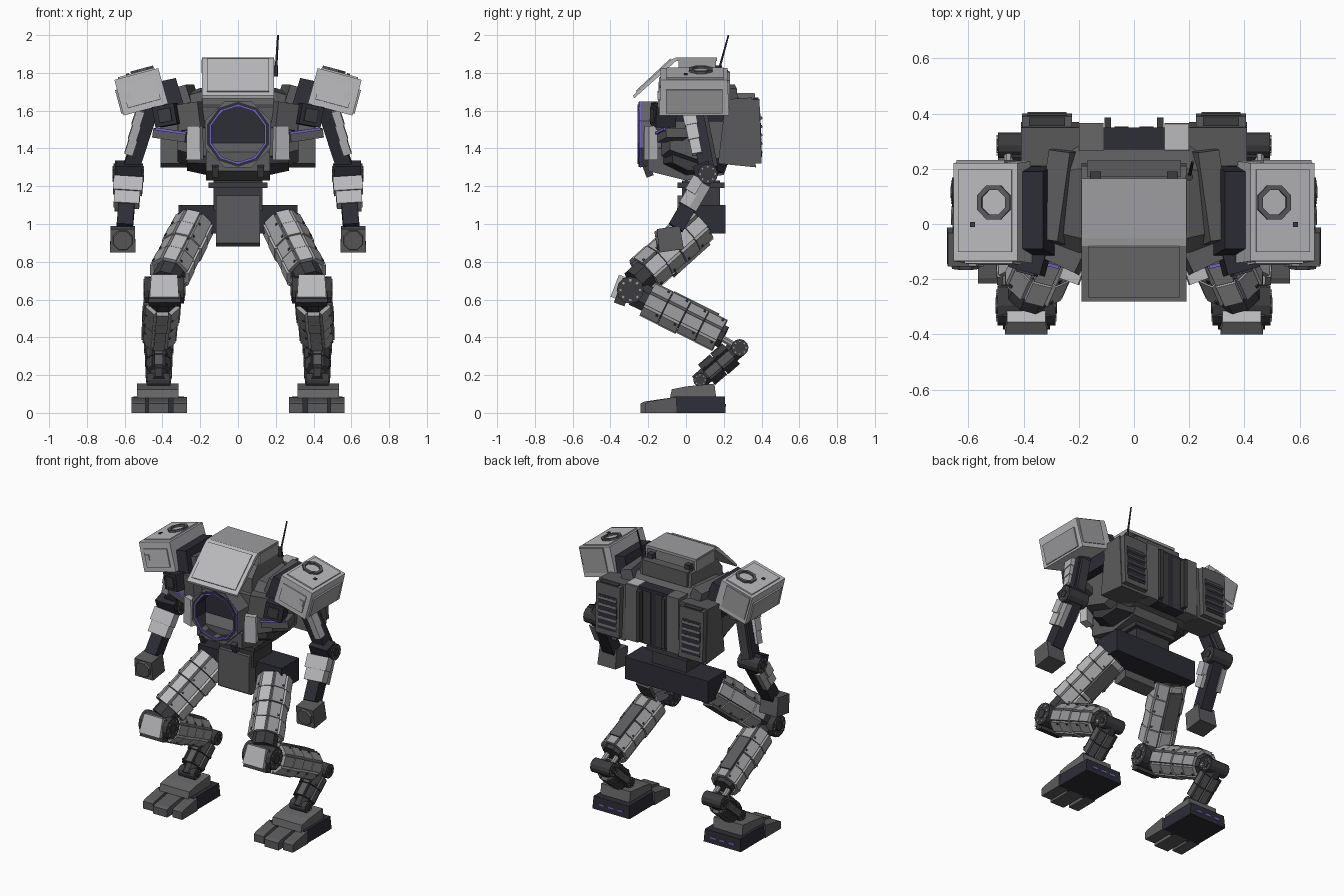
import bpy, bmesh, math
from mathutils import Matrix, Vector, Euler

cube = bpy.data.objects.get("Cube")
if cube:
    bpy.data.objects.remove(cube, do_unlink=True)

def material(name, r, g, b):
    m = bpy.data.materials.new(name)
    m.use_nodes = True
    m.diffuse_color = (r, g, b, 1)
    m.node_tree.nodes["Principled BSDF"].inputs["Base Color"].default_value = (r, g, b, 1)
    return m

LIGHT = material("light grey armour", .49, .49, .51)
PLATE = material("plate grey", .34, .34, .35)
MID = material("middle grey", .135, .135, .14)
BODY = material("body grey", .105, .105, .11)
DARK = material("graphite", .045, .045, .05)
NAVY = material("dark navy", .026, .026, .037)
GLOW = material("violet trim", .17, .13, .6)

def finish(name, bm, mat, mirror=False):
    bmesh.ops.recalc_face_normals(bm, faces=bm.faces)
    me = bpy.data.meshes.new(name)
    bm.to_mesh(me)
    bm.free()
    me.materials.append(mat)
    ob = bpy.data.objects.new(name, me)
    bpy.context.collection.objects.link(ob)
    if mirror:
        ob.modifiers.new("Mirror", 'MIRROR').use_mirror_merge = False
    return ob

def place(c, rot=(0, 0, 0)):
    return Matrix.Translation(c) @ Euler([math.radians(a) for a in rot]).to_matrix().to_4x4()

def frame(a, b):
    """Limb frame: local z runs from a to b, local y points to the front."""
    z = (Vector(b) - Vector(a)).normalized()
    x = (Vector((1, 0, 0)) - z * z.x).normalized()
    m = Matrix((x, z.cross(x), z)).transposed().to_4x4()
    return Matrix.Translation(a) @ m, (Vector(b) - Vector(a)).length

def add_box(bm, m, size, taper=(1, 1)):
    for v in bmesh.ops.create_cube(bm, size=1)["verts"]:
        k = taper if v.co.z > 0 else (1, 1)
        v.co = m @ Vector((v.co.x * size[0] * k[0], v.co.y * size[1] * k[1], v.co.z * size[2]))

def box(name, mat, c, size, rot=(0, 0, 0), taper=(1, 1), mirror=False, base=Matrix()):
    bm = bmesh.new()
    add_box(bm, base @ place(c, rot), size, taper)
    return finish(name, bm, mat, mirror)

def rod(name, mat, a, b, r, r2=None, n=8, mirror=False):
    m, length = frame(a, b)
    bm = bmesh.new()
    bmesh.ops.create_cone(bm, cap_ends=True, segments=n, radius1=r, radius2=r2 or r, depth=length,
                          matrix=m @ Matrix.Translation((0, 0, length / 2)) @ Matrix.Rotation(math.pi / n, 4, 'Z'))
    return finish(name, bm, mat, mirror)

def hinge(name, c, width, r):
    """Drum across x with a cap and a circle of bolts on both ends."""
    c = Vector(c)
    bm, bolts = bmesh.new(), bmesh.new()
    turn = Matrix.Translation(c) @ Matrix.Rotation(math.pi / 2, 4, 'Y')
    for radius, depth in ((r, width), (r * .4, width + .012)):
        bmesh.ops.create_cone(bm, cap_ends=True, segments=12, radius1=radius, radius2=radius, depth=depth, matrix=turn)
    for i in range(8):
        spin = Matrix.Rotation(i * math.tau / 8, 4, 'Z')
        add_box(bolts, turn @ spin @ Matrix.Translation((r * .72, 0, 0)), (r * .16, r * .16, width + .01))
    finish(name, bm, DARK, True)
    finish(name + "_bolts", bolts, PLATE, True)

def ring(name, mat, m, r_in, r_out, z0, z1, n=8, mirror=False):
    bm = bmesh.new()
    loops = [[bm.verts.new(m @ Vector((r * math.cos(t), r * math.sin(t), z)))
              for t in [(i + .5) * math.tau / n for i in range(n)]]
             for r, z in ((r_in, z0), (r_out, z0), (r_out, z1), (r_in, z1))]
    for j in range(4):
        p, q = loops[j], loops[(j + 1) % 4]
        for i in range(n):
            k = (i + 1) % n
            bm.faces.new((p[i], p[k], q[k], q[i]))
    return finish(name, bm, mat, mirror)

def slab(name, mat, profile, x0, x1, mirror=False, shrink=1):
    """Side profile of (y, z) points extruded from x0 to x1."""
    bm = bmesh.new()
    f = bm.faces.new([bm.verts.new((x0, y, z)) for y, z in profile])
    mid = f.calc_center_median()
    for v in bmesh.ops.extrude_face_region(bm, geom=[f])["geom"]:
        if isinstance(v, bmesh.types.BMVert):
            v.co = (x1, mid.y + (v.co.y - mid.y) * shrink, mid.z + (v.co.z - mid.z) * shrink)
    return finish(name, bm, mat, mirror)

def armour(name, mats, a, b, radii, bands, start, end):
    """Dark core wrapped in bands of eight separate plates, with studs."""
    m, length = frame(a, b)
    rod(name + "_core", DARK, a, b, radii[0] * .86, radii[1] * .86, mirror=True)
    sets = [bmesh.new(), bmesh.new()]
    studs = bmesh.new()
    step = (end - start) * length / bands
    for k in range(bands):
        r = radii[0] + (radii[1] - radii[0]) * (k + .5) / bands
        r *= 1.05 if k % 2 else 1
        for i in range(8):
            q = m @ Matrix.Rotation(i * math.tau / 8, 4, 'Z') @ Matrix.Translation((0, r, start * length + (k + .5) * step))
            add_box(sets[i % 2], q, (r * .74, .022, step * .95))
            if i % 2:
                add_box(studs, q @ Matrix.Translation((r * .25, .013, step * .3)), (.012, .006, .012))
    for bm, mat, tag in zip(sets, mats, ("_main_plates", "_corner_plates")):
        finish(name + tag, bm, mat, True)
    finish(name + "_studs", studs, DARK, True)

# Torso
trunk = [(-.13, 1.36), (-.13, 1.62), (-.05, 1.7), (.2, 1.72), (.32, 1.64), (.32, 1.34), (.1, 1.28)]
slab("upper_torso", BODY, trunk, -.2, .2)
slab("torso_side", BODY, trunk, .2, .32, True, .8)
slab("lower_torso", BODY, [(-.13, 1.45), (-.2, 1.38), (-.2, 1.28), (0, 1.23), (.2, 1.26), (.25, 1.4)], -.17, .17)
slab("torso_underside", DARK, [(-.12, 1.42), (-.12, 1.32), (0, 1.26), (.2, 1.27), (.24, 1.4)], .17, .27, True, .7)
box("chest_cheek", LIGHT, (.228, -.185, 1.43), (.08, .05, .18), (0, 0, 20), (.9, 1), True)
box("chest_wedge", BODY, (.24, -.1, 1.57), (.13, .12, .14), (0, 8, 25), mirror=True)
box("chest_pod", NAVY, (.375, -.12, 1.575), (.12, .11, .11), (0, 10, 15), mirror=True)
box("chest_pod_face", DARK, (.388, -.178, 1.575), (.07, .008, .07), (0, 10, 15), mirror=True)
box("chest_shelf", BODY, (.35, -.07, 1.47), (.18, .12, .05), (0, -8, 15), mirror=True)
box("chest_trim", GLOW, (.355, -.135, 1.492), (.17, .012, .014), (0, -8, 15), mirror=True)
box("belly_hook", DARK, (.12, -.2, 1.28), (.035, .04, .06), (20, 0, 0), mirror=True)

# Round chest opening
hub = place((0, -.12, 1.475), (90, 0, 0))
ring("opening_frame", MID, hub, .155, .187, 0, .13)
ring("opening_edge", GLOW, hub, .18, .189, .118, .124)
ring("opening_liner", NAVY, hub, .148, .172, 0, .132, 10)
ring("opening_trim", GLOW, hub, .148, .157, .13, .136, 10)
rod("opening_floor", NAVY, (0, -.125, 1.475), (0, -.15, 1.475), .16, n=10)

# Head, visor and roof
slab("head", MID, [(-.12, 1.62), (-.12, 1.73), (-.06, 1.8), (.21, 1.8), (.23, 1.6)], -.19, .19)
slab("visor", LIGHT, [(-.275, 1.665), (-.05, 1.865), (-.05, 1.882), (-.08, 1.87), (-.28, 1.68)], -.19, .19)
slab("visor_panel", LIGHT, [(-.262, 1.7), (-.08, 1.87), (-.083, 1.876), (-.266, 1.705)], -.165, .165)
box("roof", PLATE, (0, .055, 1.872), (.38, .22, .018))
box("roof_rail", PLATE, (.185, .06, 1.835), (.015, .2, .07), mirror=True)
box("roof_post", DARK, (.14, .17, 1.815), (.04, .04, .05), mirror=True)
box("rear_hatch", BODY, (0, .2, 1.76), (.34, .06, .1))
rod("antenna", DARK, (.2, .17, 1.8), (.212, .225, 2.0), .007, .005, 6)
rod("antenna_base", DARK, (.2, .17, 1.78), (.2, .17, 1.84), .014)

# Back columns and vent packs
box("spine", NAVY, (0, .31, 1.5), (.22, .08, .38))
box("spine_column", DARK, (.045, .335, 1.49), (.05, .035, .36), mirror=True)
box("back_column", MID, (.155, .315, 1.5), (.09, .1, .38), mirror=True)
box("back_column_cap", LIGHT, (.155, .315, 1.692), (.085, .09, .005))
box("back_pipe", DARK, (.095, .365, 1.5), (.025, .04, .34), mirror=True)
slab("vent_pack", BODY, [(.17, 1.32), (.21, 1.66), (.35, 1.67), (.37, 1.3)], .2, .41, True)
box("vent_frame", BODY, (.315, .37, 1.49), (.18, .05, .34), (2, 0, 0), mirror=True)
box("vent_recess", NAVY, (.315, .394, 1.47), (.14, .008, .23), (2, 0, 0), mirror=True)
box("vent_cap", DARK, (.315, .37, 1.664), (.13, .03, .008), mirror=True)
for i in range(5):
    box("vent_slat", BODY, (.315, .395, 1.38 + i * .045), (.14, .018, .016), (25, 0, 0), mirror=True)

# Shoulders
box("shoulder_joint", NAVY, (.355, .05, 1.66), (.13, .35, .21), (0, 12, 0), (.75, .8), True)
box("shoulder_yoke", BODY, (.27, .1, 1.64), (.1, .36, .18), (0, 15, 8), (.8, .9), True)
sh = place((.513, .043, 1.7), (0, 15, 0))
box("shoulder_shell", LIGHT, (0, 0, 0), (.245, .37, .195), taper=(.98, .96), mirror=True, base=sh)
box("shoulder_top", LIGHT, (0, .005, .1), (.2, .3, .012), mirror=True, base=sh)
box("shoulder_side", PLATE, (.122, .0, -.02), (.018, .3, .13), mirror=True, base=sh)
box("shoulder_front", LIGHT, (0, -.183, -.005), (.18, .012, .12), (-3, 0, 0), mirror=True, base=sh)
box("shoulder_slot", LIGHT, (.07, -.191, .0), (.03, .008, .04), mirror=True, base=sh)
box("shoulder_back", PLATE, (.02, .18, .01), (.18, .018, .16), mirror=True, base=sh)
ring("shoulder_ring", BODY, sh @ place((-.035, .035, 0)), .048, .067, .1, .118, mirror=True)
box("shoulder_stud", DARK, (.045, -.045, .106), (.018, .018, .012), mirror=True, base=sh)

# Arms
S, E, W = (.46, .045, 1.62), (.575, .115, 1.27), (.6, -.055, .98)
up, L = frame(S, E)
box("upper_arm", NAVY, (0, 0, L / 2), (.085, .08, L), mirror=True, base=up)
box("upper_arm_rear", DARK, (0, -.045, L * .55), (.06, .03, L * .8), mirror=True, base=up)
for i in range(3):
    box("upper_arm_plate", LIGHT, (.05 - i * .006, .035, .07 + i * .08), (.045, .07 - i * .008, .085), mirror=True, base=up)
hinge("elbow", (.581, .115, 1.265), .155, .054)
box("elbow_guard", NAVY, (.58, .09, 1.28), (.14, .09, .085), (20, 0, 0), mirror=True)
fo, L = frame(E, W)
box("forearm", NAVY, (0, 0, L / 2), (.085, .085, L), mirror=True, base=fo)
for i, w in enumerate((.155, .135)):
    box("forearm_plate", LIGHT, (0, .03 - i * .008, .095 + i * .075), (w, .06, .085), mirror=True, base=fo)
    box("forearm_side", PLATE, (.045, -.01, .1 + i * .075), (.035, .08, .075), mirror=True, base=fo)
box("hand", BODY, (.61, -.085, .92), (.135, .13, .125), (8, 0, 0), (.95, .95), True)
rod("hand_face", BODY, (.61, -.14, .915), (.61, -.16, .912), .06, .052, mirror=True)

# Waist and hips
box("waist", DARK, (0, .08, 1.205), (.31, .25, .03))
box("waist_core", DARK, (0, .08, 1.15), (.26, .2, .16))
box("hip_beam", NAVY, (0, .115, 1.025), (.63, .19, .15))
slab("hip_front", BODY, [(-.045, 1.15), (-.05, .9), (-.02, .88), (.06, .9), (.06, 1.15)], -.117, .117)

# Legs
hip, knee = (.23, .075, 1.0), (.385, -.27, .69)
shin_top, shin_end = (.395, -.27, .635), (.42, .2, .4)
ankle, sole = (.42, .275, .345), (.42, .06, .16)
armour("thigh", (LIGHT, PLATE), hip, knee, (.096, .092), 4, .02, .86)
th, L = frame(hip, knee)
box("thigh_rear_pad", BODY, (0, -.108, L * .35), (.09, .02, L * .5), mirror=True, base=th)
hinge("knee", (.39, -.295, .65), .21, .072)
box("knee_pad", LIGHT, (.39, -.355, .665), (.155, .05, .125), (-20, 0, 0), (.9, .9), True)
box("knee_pad_base", DARK, (.39, -.33, .64), (.17, .06, .14), (-20, 0, 0), mirror=True)
armour("shin", (PLATE, PLATE), shin_top, shin_end, (.088, .076), 4, .14, .96)
sn, L = frame(shin_top, shin_end)
box("calf_fin", BODY, (0, -.092, L * .6), (.08, .018, L * .5), mirror=True, base=sn)
for x in (.385, .455):
    rod("shin_piston", PLATE, (x, .13, .43), (x, .27, .35), .018, mirror=True)
hinge("ankle", (.42, .285, .345), .145, .046)
armour("shank", (BODY, DARK), ankle, sole, (.064, .054), 2, .16, .78)
hinge("foot_joint", (.42, .075, .175), .12, .037)

# Feet
slab("instep", MID, [(-.085, .08), (-.075, .125), (.0, .14), (.15, .155), (.16, .08)], .315, .535, True)
box("heel", NAVY, (.42, .07, .043), (.28, .28, .085), taper=(.95, .97), mirror=True)
for x, w, y in ((.308, .074, -.215), (.42, .105, -.24), (.528, .074, -.215)):
    slab("toe", BODY, [(y, 0), (y, .05), (y + .02, .06), (-.05, .085), (-.05, 0)], x - w / 2, x + w / 2, True)
for x in (.35, .42, .49):
    box("heel_light", GLOW, (x, .209, .04), (.04, .006, .012), mirror=True)
